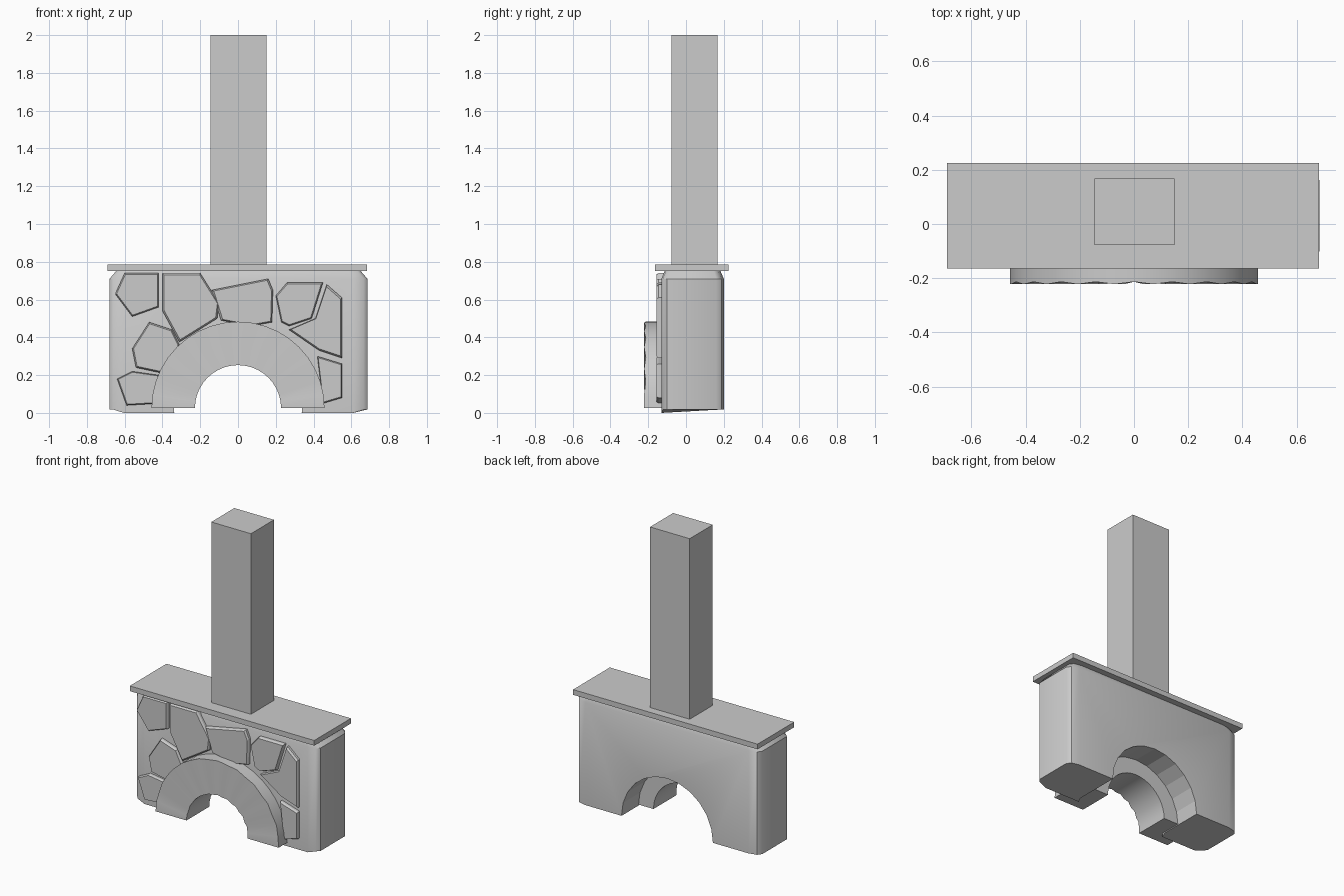
import bpy, bmesh, math

if "Cube" in bpy.data.objects:
    bpy.data.objects.remove(bpy.data.objects["Cube"])


def make_object(name, bm, smooth=None):
    bmesh.ops.recalc_face_normals(bm, faces=bm.faces)
    mesh = bpy.data.meshes.new(name)
    bm.to_mesh(mesh)
    bm.free()
    ob = bpy.data.objects.new(name, mesh)
    bpy.context.collection.objects.link(ob)
    bpy.ops.object.select_all(action='DESELECT')
    ob.select_set(True)
    bpy.context.view_layer.objects.active = ob
    if smooth:
        bpy.ops.object.shade_smooth_by_angle(angle=math.radians(smooth))
    return ob


def loft(name, rings, smooth=None):
    """Skin closed rings of equal length and cap both ends."""
    bm = bmesh.new()
    loops = [[bm.verts.new(p) for p in r] for r in rings]
    n = len(loops[0])
    for a, b in zip(loops, loops[1:]):
        for i in range(n):
            j = (i + 1) % n
            bm.faces.new((a[i], a[j], b[j], b[i]))
    bm.faces.new(loops[0])
    bm.faces.new(loops[-1])
    return make_object(name, bm, smooth)


def box(name, x0, x1, y0, y1, z0, z1):
    plan = [(x0, y0), (x1, y0), (x1, y1), (x0, y1)]
    return loft(name, [[(x, y, z) for x, y in plan] for z in (z0, z1)])


# Chimney and mantel slab
box("chimney", -0.145, 0.15, -0.077, 0.168, 0.78, 2.0)
box("mantel_slab", -0.69, 0.683, -0.165, 0.225, 0.75, 0.785)

# Body with softened corners and a small bevel under the slab
half = [(0.61, -0.13), (0.665, -0.122), (0.685, -0.10),
        (0.685, 0.16), (0.665, 0.187), (0.61, 0.20)]
plan = half + [(-x + 0.005, y) for x, y in reversed(half)]
low = [(x, y, 0.0 if y < -0.125 else 0.018) for x, y in plan]
high = [(x, y, 0.71) for x, y in plan]
top = [(x * 0.95, 0.03 + (y - 0.03) * 0.9, 0.75) for x, y in plan]
body = loft("hearth_body", [low, high, top], 40)

# Round fire opening through the body
circle = [(0.34 * math.cos(i * math.pi / 12), 0.34 * math.sin(i * math.pi / 12) + 0.02)
          for i in range(24)]
cutter = loft("opening_cutter", [[(x, y, z) for x, z in circle] for y in (-0.4, 0.4)])
cutter.hide_render = True
cut = body.modifiers.new("opening", 'BOOLEAN')
cut.operation, cut.object, cut.solver = 'DIFFERENCE', cutter, 'EXACT'
bpy.context.view_layer.objects.active = body
bpy.ops.object.modifier_apply(modifier=cut.name)
bpy.data.objects.remove(cutter)

# Stone arch: ten blocks with shallow seams on the front
sections = []
for i in range(21):
    a = math.pi * i / 20
    c, s = math.cos(a), math.sin(a)
    front = -0.213 if i % 2 == 0 and 0 < i < 20 else -0.222
    sections.append([(r * c, y, r * s + 0.025) for r, y in
                     ((0.228, front), (0.458, front), (0.458, 0.02), (0.228, 0.02))])
loft("arch", sections, 35)

# Flat facing stones, outlines given as (x, z)
stones = [
    [(-.65, .63), (-.60, .74), (-.42, .74), (-.42, .56), (-.56, .51)],
    [(-.40, .74), (-.20, .74), (-.10, .58), (-.11, .50), (-.31, .375), (-.40, .54)],
    [(-.14, .65), (.16, .71), (.185, .65), (.18, .48), (.07, .46), (-.09, .49)],
    [(.20, .62), (.26, .69), (.45, .69), (.39, .50), (.27, .46), (.23, .48)],
    [(.47, .68), (.55, .61), (.55, .29), (.43, .33), (.27, .44), (.41, .50)],
    [(-.56, .34), (-.47, .48), (-.35, .44), (-.31, .36), (-.40, .21), (-.54, .24)],
    [(-.64, .18), (-.56, .22), (-.42, .20), (-.42, .05), (-.59, .04)],
    [(.42, .30), (.55, .26), (.55, .08), (.45, .05)],
]
for k, pts in enumerate(stones):
    cx = sum(p[0] for p in pts) / len(pts)
    cz = sum(p[1] for p in pts) / len(pts)
    rings = [[(cx + (x - cx) * f, y, cz + (z - cz) * f) for x, z in pts]
             for f, y in ((1, -0.11), (1, -0.145), (0.94, -0.157))]
    loft(f"facing_stone_{k + 1}", rings)
